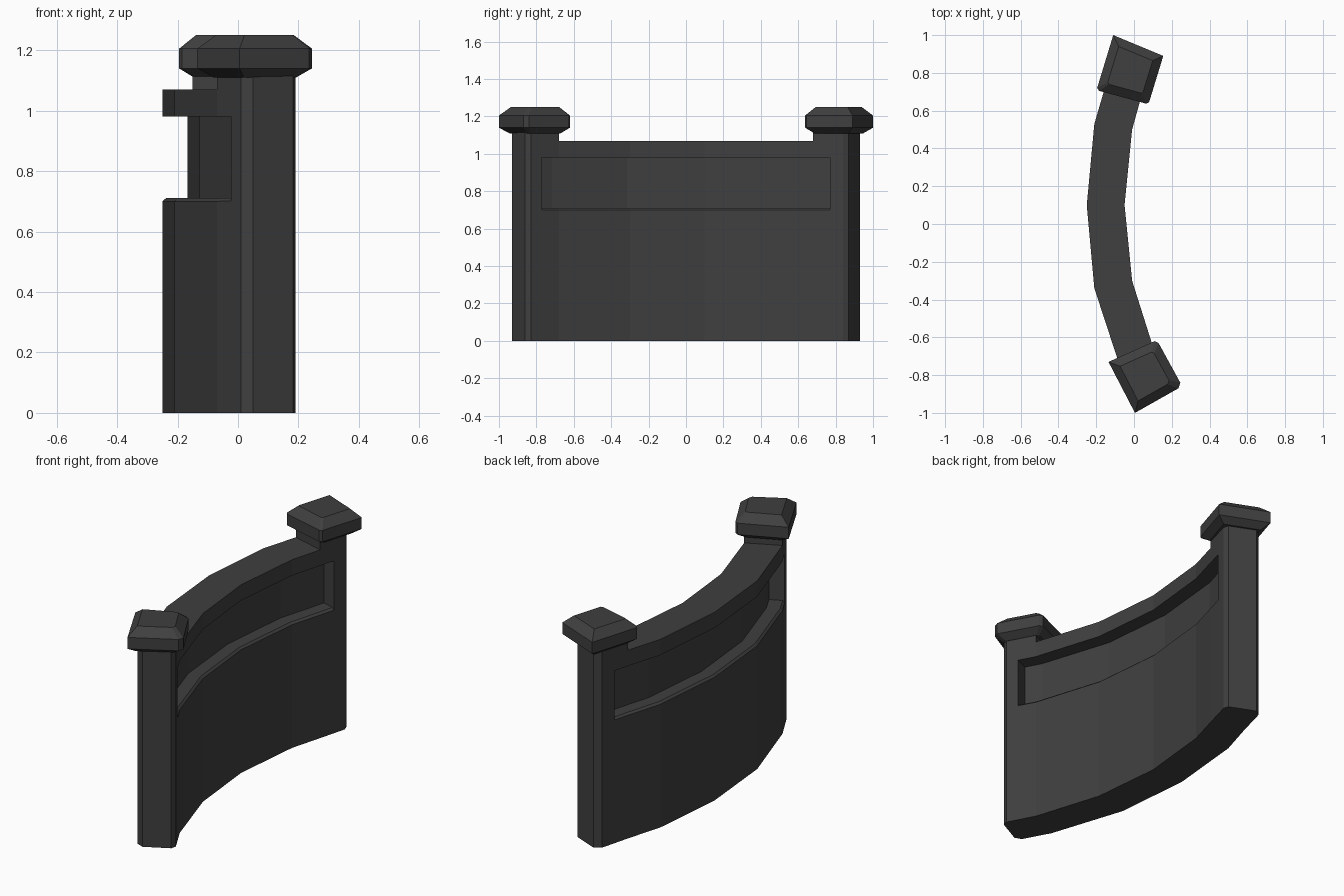
import bpy, bmesh
from mathutils import Vector

if "Cube" in bpy.data.objects:
    bpy.data.objects.remove(bpy.data.objects["Cube"])

dark = bpy.data.materials.new("dark_stone")
dark.diffuse_color = (0.05, 0.05, 0.05, 1)
dark.use_nodes = True
dark.node_tree.nodes["Principled BSDF"].inputs["Base Color"].default_value = dark.diffuse_color


def loft(name, rings):
    """Skin a list of equal-length closed rings and cap both ends."""
    bm = bmesh.new()
    vs = [[bm.verts.new(p) for p in r] for r in rings]
    n = len(vs[0])
    for a, b in zip(vs, vs[1:]):
        for i in range(n):
            j = (i + 1) % n
            bm.faces.new((a[i], a[j], b[j], b[i]))
    bm.faces.new(vs[0])
    bm.faces.new(vs[-1])
    bmesh.ops.recalc_face_normals(bm, faces=bm.faces)
    me = bpy.data.meshes.new(name)
    bm.to_mesh(me)
    bm.free()
    me.materials.append(dark)
    ob = bpy.data.objects.new(name, me)
    bpy.context.collection.objects.link(ob)
    return ob


def sweep(name, stations, profile):
    """Profile points are (u, z): u = 0 on the inner face, 1 on the outer face."""
    rings = []
    for inner, outer in stations:
        a, b = Vector(inner), Vector(outer)
        rings.append([(*a.lerp(b, u), z) for u, z in profile])
    return loft(name, rings)


def box(z0, z1):
    return [(0, z0), (1, z0), (1, z1), (0, z1)]


# Plan of the curved wall, as inner and outer edge points
front_end = [((0.182, -0.86), (0.05, -0.93)), ((0.19, -0.83), (0.01, -0.915))]
front_panel = ((0.158, -0.77), (-0.025, -0.853))
front_cut = ((0.11, -0.68), (-0.07, -0.767))
middle = [((-0.01, -0.30), (-0.21, -0.34)), ((-0.05, 0.10), (-0.25, 0.10)),
          ((-0.01, 0.50), (-0.21, 0.53))]
back_cut = ((0.04, 0.68), (-0.15, 0.735))
back_panel = ((0.064, 0.77), (-0.127, 0.825))
back_end = [((0.083, 0.84), (-0.105, 0.905)), ((0.073, 0.87), (-0.07, 0.93))]

# Wall body
wall = sweep("curved_wall", front_end + [front_cut] + middle + [back_cut] + back_end,
             box(0, 1.07))

# Recessed panels with chamfered sills on both faces
recess = [(0.415, 0.711), (0.06, 0.711), (0, 0.70), (-0.1, 0.68), (-0.1, 0.98), (0.415, 0.98)]
run = [front_panel, front_cut] + middle + [back_cut, back_panel]
for side, prof in (("inner", recess), ("outer", [(1 - u, z) for u, z in recess])):
    cutter = sweep(side + "_recess_cutter", run, prof)
    cutter.hide_render = True
    mod = wall.modifiers.new(side + "_recess", 'BOOLEAN')
    mod.operation = 'DIFFERENCE'
    mod.solver = 'EXACT'
    mod.object = cutter
    bpy.context.view_layer.objects.active = wall
    bpy.ops.object.modifier_apply(modifier=mod.name)
    bpy.data.objects.remove(cutter)

# Post tops standing above the wall
sweep("front_post_top", front_end + [front_cut], box(1.07, 1.115))
sweep("back_post_top", [back_cut] + back_end, box(1.07, 1.115))

# Bevelled square caps
caps = {
    "front_post_cap": [(0.005, -1.0), (0.235, -0.87), (0.245, -0.84), (0.13, -0.63),
                       (0.11, -0.62), (-0.135, -0.73)],
    "back_post_cap": [(-0.11, 1.0), (0.155, 0.89), (0.08, 0.645), (0.065, 0.637),
                      (-0.185, 0.705), (-0.195, 0.72)],
}
centres = {"front_post_cap": (0.057, -0.802), "back_post_cap": (-0.02, 0.812)}
for name, pts in caps.items():
    c = Vector(centres[name])
    loft(name, [[(*c.lerp(Vector(p), s), z) for p in pts]
                for s, z in ((0.72, 1.11), (1, 1.14), (1, 1.205), (0.68, 1.25))])
